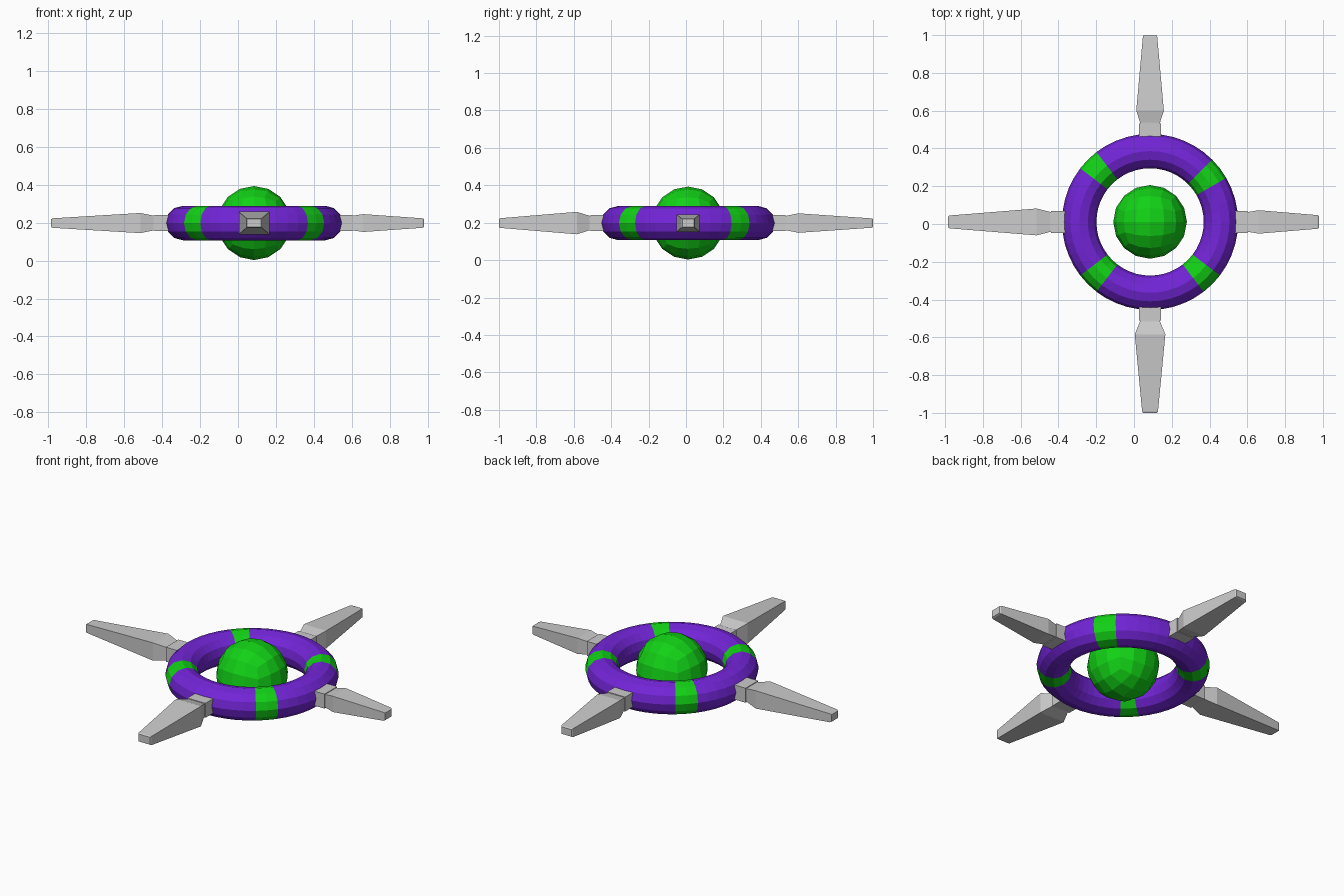
import bpy, bmesh, math
from mathutils import Vector, Matrix

if "Cube" in bpy.data.objects:
    bpy.data.objects.remove(bpy.data.objects["Cube"])

CENTRE = Vector((0.085, 0.011, 0.198))


def material(name, color):
    m = bpy.data.materials.new(name)
    m.diffuse_color = color
    m.use_nodes = True
    m.node_tree.nodes["Principled BSDF"].inputs["Base Color"].default_value = m.diffuse_color
    return m


purple = material("purple", (0.17, 0.018, 0.68, 1))
green = material("green", (0.006, 0.65, 0.008, 1))


def finish(bm, name, mats=()):
    bmesh.ops.recalc_face_normals(bm, faces=bm.faces)
    mesh = bpy.data.meshes.new(name)
    bm.to_mesh(mesh)
    bm.free()
    for m in mats:
        mesh.materials.append(m)
    obj = bpy.data.objects.new(name, mesh)
    bpy.context.collection.objects.link(obj)
    return obj


# Core: rounded cube ball made of quads
bm = bmesh.new()
bmesh.ops.create_cube(bm, size=2)
bmesh.ops.subdivide_edges(bm, edges=bm.edges[:], cuts=3, use_grid_fill=True)
for v in bm.verts:
    even = Vector([math.tan(c * math.pi / 4) for c in v.co])
    v.co = even.normalized() * 0.195
core = finish(bm, "core_ball", [green])
core.location = CENTRE

# Ring with four green bands, each two segments wide
SEG, SIDES, MAJOR, MINOR = 48, 12, 0.375, 0.091
bands = {4, 5, 17, 18, 29, 30, 41, 42}
bm = bmesh.new()
loops = []
for i in range(SEG):
    a = 2 * math.pi * i / SEG
    loop = []
    for j in range(SIDES):
        b = 2 * math.pi * j / SIDES
        r = MAJOR + MINOR * math.cos(b)
        loop.append(bm.verts.new((r * math.cos(a), r * math.sin(a), MINOR * math.sin(b))))
    loops.append(loop)
for i in range(SEG):
    p, q = loops[i], loops[(i + 1) % SEG]
    for j in range(SIDES):
        k = (j + 1) % SIDES
        f = bm.faces.new((p[j], q[j], q[k], p[k]))
        f.material_index = 1 if i in bands else 0
ring = finish(bm, "ring", [purple, green])
ring.location = CENTRE


def tapered_bar(name, stations, angle):
    """Rectangular sections (distance, half width, half height) joined outward."""
    bm = bmesh.new()
    rows = []
    for d, w, h in stations:
        rows.append([bm.verts.new((d, y, z)) for y, z in ((-w, -h), (w, -h), (w, h), (-w, h))])
    for p, q in zip(rows, rows[1:]):
        for j in range(4):
            k = (j + 1) % 4
            bm.faces.new((p[j], p[k], q[k], q[j]))
    bm.faces.new(rows[0])
    bm.faces.new(rows[-1])
    bm.transform(Matrix.Rotation(angle, 4, 'Z'))
    obj = finish(bm, name)
    obj.location = CENTRE


# Four arms: socket block end, widest point, half width / height there, tip distance
arms = [
    ("right", 0, 0.517, 0.575, 0.062, 0.047, 0.895, 0.036, 0.025),
    ("back", 90, 0.522, 0.590, 0.073, 0.052, 0.989, 0.038, 0.025),
    ("left", 180, 0.525, 0.600, 0.071, 0.053, 1.070, 0.034, 0.025),
    ("front", 270, 0.522, 0.595, 0.081, 0.060, 1.011, 0.042, 0.026),
]
for side, deg, block, wide, w, h, tip, tw, th in arms:
    ang = math.radians(deg)
    tapered_bar(side + "_socket", [(0.42, 0.059, 0.043), (block, 0.059, 0.043)], ang)
    tapered_bar(side + "_blade", [(block - 0.02, 0.052, 0.038), (block + 0.005, 0.053, 0.039),
                                  (wide, w, h), (tip - 0.008, tw, th),
                                  (tip, tw - 0.005, th - 0.004)], ang)
